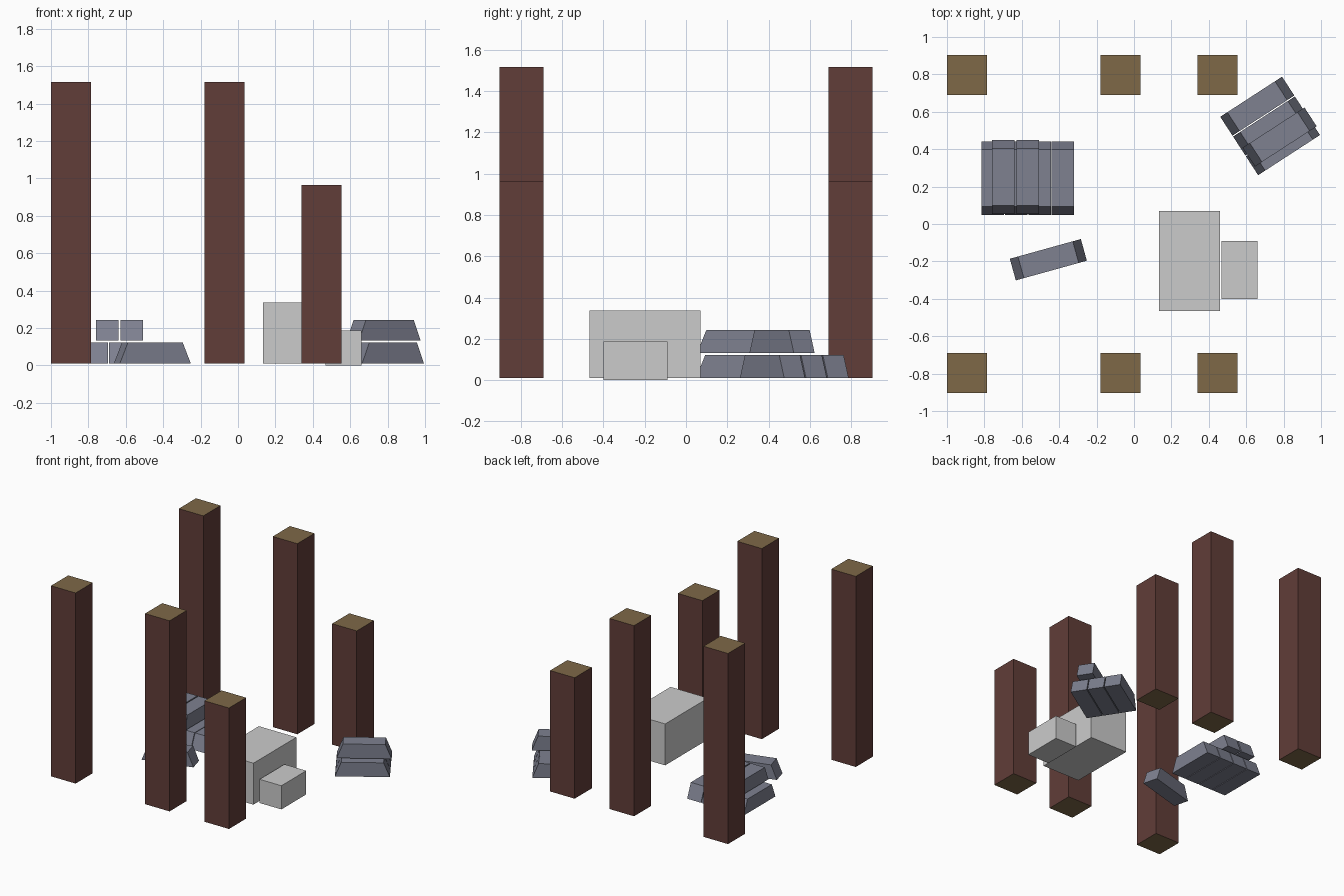
import bpy, math

if "Cube" in bpy.data.objects:
    bpy.data.objects.remove(bpy.data.objects["Cube"])


def material(name, rgb):
    m = bpy.data.materials.new(name)
    m.diffuse_color = (*rgb, 1)
    m.use_nodes = True
    m.node_tree.nodes["Principled BSDF"].inputs["Base Color"].default_value = m.diffuse_color
    return m


bark = material("bark", (0.12, 0.047, 0.04))
cut_wood = material("cut_wood", (0.21, 0.14, 0.064))
metal = material("metal", (0.21, 0.22, 0.28))


def block(name, x, y, z, size, angle=0, taper=0, mats=()):
    """Box standing on z, its top shortened by taper at both local x ends."""
    l, w, h = (s / 2 for s in size)
    t = l - taper
    verts = [(-l, -w, 0), (l, -w, 0), (l, w, 0), (-l, w, 0),
             (-t, -w, 2 * h), (t, -w, 2 * h), (t, w, 2 * h), (-t, w, 2 * h)]
    faces = [(3, 2, 1, 0), (4, 5, 6, 7), (0, 1, 5, 4),
             (1, 2, 6, 5), (2, 3, 7, 6), (3, 0, 4, 7)]
    mesh = bpy.data.meshes.new(name)
    mesh.from_pydata(verts, [], faces)
    for m in mats:
        mesh.materials.append(m)
    obj = bpy.data.objects.new(name, mesh)
    obj.location = (x, y, z)
    obj.rotation_euler.z = math.radians(angle)
    bpy.context.collection.objects.link(obj)
    return obj


def ingot(name, x, y, layer, angle):
    block(name, x, y, 0.01 + 0.122 * layer, (0.394, 0.12, 0.112),
          angle, 0.045, [metal])


# Wooden posts: two mirrored rows, bark sides and cut ends
for row, y in (("front", -0.797), ("back", 0.797)):
    for i, (x, h) in enumerate(((-0.893, 1.505), (-0.072, 1.505), (0.447, 0.955))):
        post = block(f"{row}_post_{i + 1}", x, y, 0.01, (0.214, 0.214, h),
                     mats=[bark, cut_wood])
        for face in post.data.polygons[:2]:
            face.material_index = 1

# Stone blocks
block("large_stone_block", 0.297, -0.198, 0.01, (0.328, 0.536, 0.327))
block("small_stone_block", 0.564, -0.245, 0.0, (0.19, 0.31, 0.187))

# Left ingot pile: four below, two above
for i in range(4):
    ingot(f"left_lower_ingot_{i + 1}", -0.755 + 0.125 * i, 0.245, 0, 90)
for i in range(2):
    ingot(f"left_upper_ingot_{i + 1}", -0.698 + 0.13 * i, 0.251, 1, 90)

# Right ingot pile: three below, one above, turned
a = math.radians(33)
for i in range(3):
    d = 0.126 * i
    ingot(f"right_lower_ingot_{i + 1}", 0.659 + d * math.sin(a),
          0.63 - d * math.cos(a), 0, 33)
ingot("right_upper_ingot", 0.779, 0.465, 1, 33)

# Loose ingot
ingot("loose_ingot", -0.458, -0.191, 0, 15.5)
